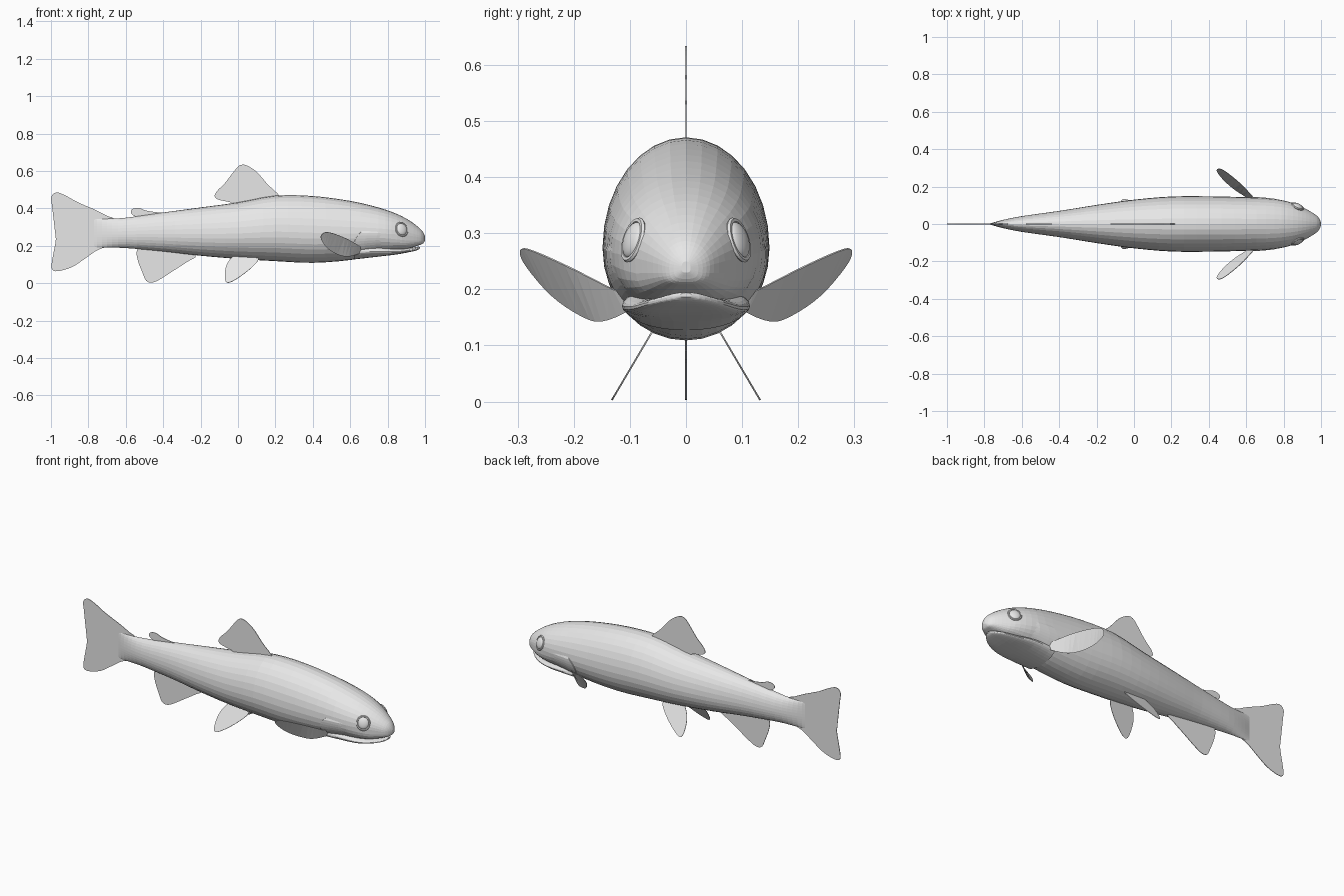
import bpy, bmesh, math
from mathutils import Vector

if "Cube" in bpy.data.objects:
    bpy.data.objects.remove(bpy.data.objects["Cube"], do_unlink=True)

grey = bpy.data.materials.new("plain light grey")
grey.use_nodes = True
grey.diffuse_color = (0.8, 0.8, 0.8, 1)
grey.node_tree.nodes["Principled BSDF"].inputs["Base Color"].default_value = (0.8, 0.8, 0.8, 1)


def make_object(name, bm):
    bmesh.ops.recalc_face_normals(bm, faces=bm.faces)
    mesh = bpy.data.meshes.new(name)
    bm.to_mesh(mesh)
    bm.free()
    mesh.materials.append(grey)
    obj = bpy.data.objects.new(name, mesh)
    bpy.context.collection.objects.link(obj)
    return obj


def spline(points, steps, closed):
    """Smooth curve through points of any dimension."""
    pts = [Vector(p) for p in points]
    n = len(pts)
    pick = (lambda i: pts[i % n]) if closed else (lambda i: pts[min(max(i, 0), n - 1)])
    out = []
    for i in range(n if closed else n - 1):
        a, b, c, d = (pick(i + k) for k in (-1, 0, 1, 2))
        for s in range(steps):
            t = s / steps
            out.append(b + (c - a) * t / 2 + (a - b * 2.5 + c * 2 - d / 2) * t * t
                       + (b * 1.5 - a / 2 - c * 1.5 + d / 2) * t ** 3)
    return out if closed else out + [pts[-1]]


def section_point(row, angle, scale=1.0):
    """Point on an egg-shaped section; the underside flattens toward the snout."""
    x, bottom, top, half = row
    mid = bottom + (top - bottom) * 0.45
    c, s = math.cos(angle), math.sin(angle)
    power = 1.0
    if s < 0:
        power = 1 - 0.4 * min(max((x - 0.75) / 0.15, 0), 1)
    y = half * math.copysign(abs(c) ** power, c)
    z = (top - mid if s > 0 else mid - bottom) * math.copysign(abs(s) ** power, s)
    return Vector((x, y * scale, mid + z * scale))


def skin(bm, rows, wrap):
    for a, b in zip(rows, rows[1:]):
        n = len(a)
        for i in range(n if wrap else n - 1):
            j = (i + 1) % n
            bm.faces.new((a[i], a[j], b[j], b[i]))


def loft(name, rows, sides=32):
    bm = bmesh.new()
    rings = [[bm.verts.new(section_point(r, math.tau * i / sides)) for i in range(sides)]
             for r in rows]
    skin(bm, rings, True)
    bm.faces.new(rings[0])
    bm.faces.new(rings[-1])
    return make_object(name, bm)


# Body: x, bottom, top, half width
body_rows = spline([
    (-0.77, 0.19, 0.345, 0.003), (-0.7, 0.19, 0.345, 0.022), (-0.6, 0.188, 0.35, 0.042),
    (-0.4, 0.17, 0.378, 0.07), (-0.2, 0.147, 0.405, 0.102), (0, 0.13, 0.432, 0.13),
    (0.2, 0.118, 0.468, 0.147), (0.4, 0.109, 0.466, 0.148), (0.6, 0.124, 0.44, 0.143),
    (0.75, 0.152, 0.405, 0.134), (0.85, 0.172, 0.37, 0.112), (0.92, 0.188, 0.333, 0.08),
    (0.97, 0.204, 0.295, 0.05), (0.99, 0.213, 0.272, 0.03), (1, 0.23, 0.25, 0.008)], 3, False)
loft("body", body_rows)

# Lower jaw, a little shorter than the snout
loft("lower_jaw", spline([
    (0.62, 0.127, 0.22, 0.11), (0.75, 0.142, 0.205, 0.114), (0.85, 0.154, 0.188, 0.097),
    (0.92, 0.167, 0.189, 0.068), (0.96, 0.177, 0.195, 0.034), (0.973, 0.186, 0.194, 0.01)],
    3, False))


def body_at(x):
    for a, b in zip(body_rows, body_rows[1:]):
        if a[0] <= x <= b[0]:
            return a.lerp(b, (x - a[0]) / (b[0] - a[0]))


# Gill covers: thin raised shells that sink into the head at the front
for side, label in ((1, "left"), (-1, "right")):
    bm = bmesh.new()
    rows = []
    for i in range(11):
        v = i / 5 - 1
        edge = 0.62 + 0.05 * v * v
        row = []
        for f, lift in ((0, 0.97), (0.01, 1.025), (0.3, 1.02), (0.65, 1.01), (1, 0.98)):
            p = section_point(body_at(edge + (0.8 - edge) * f), -0.42 + 0.55 * v,
                              lift if abs(v) < 0.99 else 0.98)
            row.append(bm.verts.new((p.x, p.y * side, p.z)))
        rows.append(row)
    skin(bm, rows, False)
    make_object(label + "_gill_cover", bm)

    # Eye: flattened ball with a thin rim
    spot = section_point(body_at(0.875), 0.3)
    place = dict(location=(0.875, side * (spot.y - 0.004), 0.288),
                 rotation=(side * 0.3, 0, -side * 0.45))
    bpy.ops.mesh.primitive_uv_sphere_add(segments=20, ring_count=12, radius=1, **place)
    eye = bpy.context.object
    eye.name = label + "_eye"
    eye.scale = (0.03, 0.014, 0.033)
    bpy.ops.object.shade_smooth_by_angle()
    tilt = (place["rotation"][0] + math.pi / 2, 0, place["rotation"][2])
    bpy.ops.mesh.primitive_torus_add(major_segments=24, minor_segments=6, major_radius=0.033,
                                     minor_radius=0.005, location=place["location"],
                                     rotation=tilt)
    rim = bpy.context.object
    rim.name = label + "_eye_rim"
    rim.scale.y = 1.1
    bpy.ops.object.shade_smooth_by_angle()
    for obj in (eye, rim):
        obj.data.materials.append(grey)


def fin(name, points, side=1):
    bm = bmesh.new()
    bm.faces.new([bm.verts.new((p.x, p.y * side, p.z)) for p in spline(points, 4, True)])
    bmesh.ops.triangulate(bm, faces=bm.faces)
    obj = make_object(name, bm)
    thick = obj.modifiers.new("thickness", "SOLIDIFY")
    thick.thickness = 0.003
    thick.offset = 0


def upright_fin(name, outline):
    fin(name, [(x, 0, z) for x, z in outline])


# Fins on the centre line
upright_fin("tail_fin", [
    (-0.66, 0.335), (-0.7, 0.36), (-0.765, 0.393), (-0.855, 0.432), (-0.925, 0.47),
    (-0.97, 0.485), (-0.997, 0.465), (-0.995, 0.42), (-0.975, 0.34), (-0.97, 0.28),
    (-0.98, 0.19), (-0.995, 0.115), (-0.995, 0.075), (-0.965, 0.064), (-0.89, 0.085),
    (-0.82, 0.13), (-0.755, 0.175), (-0.7, 0.195), (-0.66, 0.21)])
upright_fin("dorsal_fin", [
    (0.22, 0.468), (0.157, 0.53), (0.1, 0.595), (0.045, 0.63), (0.01, 0.63), (-0.02, 0.6),
    (-0.07, 0.535), (-0.11, 0.495), (-0.125, 0.465), (-0.105, 0.447), (-0.04, 0.432),
    (0, 0.41), (0.2, 0.44)])
upright_fin("adipose_fin", [
    (-0.39, 0.376), (-0.43, 0.379), (-0.49, 0.388), (-0.53, 0.402), (-0.565, 0.396),
    (-0.572, 0.375), (-0.54, 0.355), (-0.45, 0.35)])
upright_fin("anal_fin", [
    (-0.54, 0.175), (-0.535, 0.12), (-0.51, 0.055), (-0.49, 0.012), (-0.455, 0.004),
    (-0.41, 0.025), (-0.34, 0.07), (-0.27, 0.115), (-0.225, 0.148), (-0.3, 0.19),
    (-0.5, 0.2)])

# Paired fins
pelvic = [(0.11, 0.13), (0.08, 0.09), (0.025, 0.045), (-0.03, 0.01), (-0.06, 0.004),
          (-0.07, 0.03), (-0.065, 0.085), (-0.04, 0.13), (0, 0.16), (0.08, 0.16)]
pectoral = [(0.66, 0.11, 0.19), (0.64, 0.14, 0.205), (0.57, 0.215, 0.243),
            (0.49, 0.28, 0.271), (0.455, 0.295, 0.267), (0.443, 0.283, 0.24),
            (0.475, 0.24, 0.19), (0.53, 0.19, 0.155), (0.59, 0.15, 0.143),
            (0.66, 0.1, 0.165)]
for side, label in ((1, "left"), (-1, "right")):
    fin(label + "_pelvic_fin", [(x, 0.06 + (0.125 - z) * 0.59, z) for x, z in pelvic], side)
    fin(label + "_pectoral_fin", pectoral, side)
